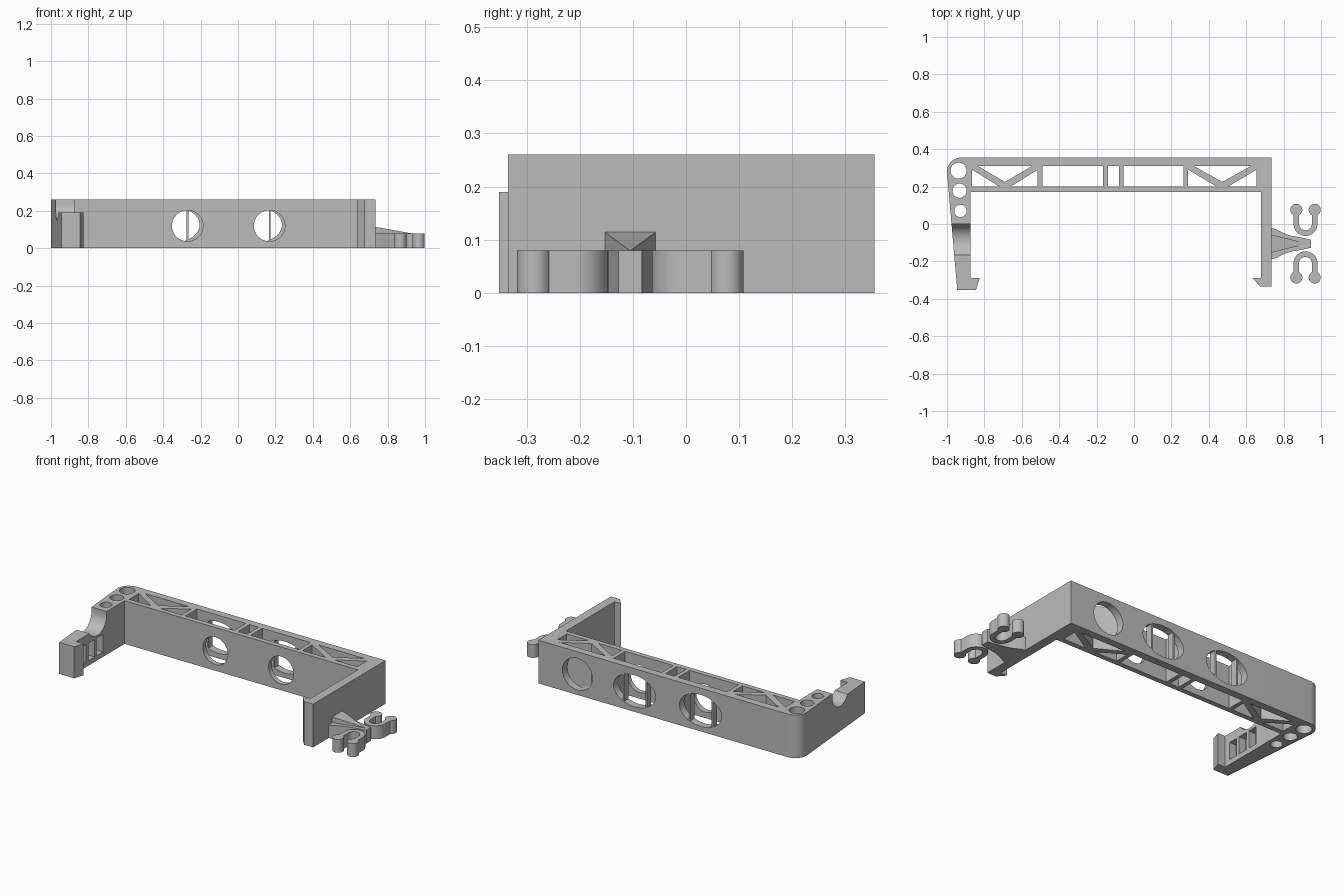
import bpy, bmesh, math
from mathutils import Matrix, Vector

cube = bpy.data.objects.get("Cube")
if cube:
    bpy.data.objects.remove(cube, do_unlink=True)

grey = bpy.data.materials.new("plain_grey")
grey.use_nodes = True
grey.diffuse_color = (0.5, 0.5, 0.5, 1)
grey.node_tree.nodes["Principled BSDF"].inputs["Base Color"].default_value = (0.5, 0.5, 0.5, 1)

H = 0.26           # frame height
CLIP_H = 0.08      # cable clip height
CLIP_Y = -0.105    # clip symmetry line


def make(name, bm):
    bmesh.ops.recalc_face_normals(bm, faces=bm.faces)
    mesh = bpy.data.meshes.new(name)
    bm.to_mesh(mesh)
    bm.free()
    mesh.materials.append(grey)
    ob = bpy.data.objects.new(name, mesh)
    bpy.context.collection.objects.link(ob)
    return ob


def prism(name, pts, z0, z1):
    bm = bmesh.new()
    face = bm.faces.new([bm.verts.new((x, y, z0)) for x, y in pts])
    top = bmesh.ops.extrude_face_region(bm, geom=[face])["geom"]
    moved = [v for v in top if isinstance(v, bmesh.types.BMVert)]
    bmesh.ops.translate(bm, verts=moved, vec=(0, 0, z1 - z0))
    return make(name, bm)


def box(name, x0, x1, y0, y1, z0, z1):
    return prism(name, [(x0, y0), (x1, y0), (x1, y1), (x0, y1)], z0, z1)


def arc(cx, cy, r, a0, a1, n):
    angles = [math.radians(a0 + (a1 - a0) * i / n) for i in range(n + 1)]
    return [(cx + r * math.cos(a), cy + r * math.sin(a)) for a in angles]


def disc(name, x, y, r, z0, z1):
    return prism(name, arc(x, y, r, 0, 360, 40)[:-1], z0, z1)


def tube_y(name, x, z, rx, rz, y0, y1):
    bm = bmesh.new()
    bmesh.ops.create_cone(bm, cap_ends=True, segments=48, radius1=1, radius2=1, depth=1)
    place = (Matrix.Translation((x, (y0 + y1) / 2, z)) @ Matrix.Diagonal((rx, y1 - y0, rz, 1))
             @ Matrix.Rotation(math.pi / 2, 4, "X"))
    bmesh.ops.transform(bm, matrix=place, verts=bm.verts)
    return make(name, bm)


def combine(target, other, operation):
    mod = target.modifiers.new("combine", "BOOLEAN")
    mod.operation, mod.solver, mod.object = operation, "EXACT", other
    bpy.context.view_layer.objects.active = target
    bpy.ops.object.modifier_apply(modifier=mod.name)
    bpy.data.objects.remove(other, do_unlink=True)


def smooth(ob):
    bpy.ops.object.select_all(action="DESELECT")
    ob.select_set(True)
    bpy.context.view_layer.objects.active = ob
    bpy.ops.object.shade_smooth_by_angle(angle=math.radians(30))


# Frame outline: back bar, two arms and their inward hooks
outline = [(0.735, 0.355)] + arc(-0.925, 0.28, 0.075, 90, 180, 12) + [
    (-0.945, -0.352), (-0.845, -0.352), (-0.825, -0.29), (-0.875, -0.29),
    (-0.875, 0.17), (0.68, 0.17), (0.68, -0.29), (0.635, -0.29),
    (0.675, -0.335), (0.735, -0.335)]
frame = prism("bracket_frame", outline, 0, H)


def cut(ob):
    combine(frame, ob, "DIFFERENCE")


# Open bays in the bar
LOW, HIGH = 0.2, 0.31
for x0, x1 in ((-0.49, -0.165), (-0.14, -0.08), (-0.055, 0.265)):
    cut(box("bay_cutter", x0, x1, LOW, HIGH, -0.1, H + 0.1))

# V-shaped trusses at both ends, left as the material between triangular cuts
for x0, x1 in ((-0.865, -0.515), (0.29, 0.655)):
    mid = (x0 + x1) / 2
    cut(prism("truss_cutter", [(x0 + 0.03, HIGH), (mid, LOW + 0.025), (x1 - 0.03, HIGH)], -0.1, H + 0.1))
    for end, s in ((x0, 1), (x1, -1)):
        cut(prism("truss_cutter", [(end, LOW), (mid - s * 0.03, LOW), (end, HIGH - 0.02)], -0.1, H + 0.1))

# Vertical holes at the rounded corner
for x, y, r in ((-0.938, 0.285, 0.043), (-0.933, 0.178, 0.038), (-0.928, 0.07, 0.033)):
    cut(disc("corner_hole_cutter", x, y, r, -0.1, H + 0.1))

# Cross holes: two in the front wall, three in the back wall
for x in (-0.27, 0.168):
    cut(tube_y("front_hole_cutter", x, 0.12, 0.083, 0.083, 0.1, 0.25))
for x, rx in ((-0.345, 0.14), (0.095, 0.14), (0.475, 0.1)):
    cut(tube_y("back_hole_cutter", x, 0.125, rx, 0.095, 0.29, 0.4))

# Lowered hook end and round scoop on the right-hand arm
cut(box("step_cutter", -1.1, -0.8, -0.5, -0.1, 0.19, 0.4))
bm = bmesh.new()
bmesh.ops.create_cone(bm, cap_ends=True, segments=64, radius1=0.09, radius2=0.09, depth=0.4,
                      matrix=Matrix.Translation((-0.95, -0.09, 0.24)) @ Matrix.Rotation(math.pi / 2, 4, "Y"))
cut(make("scoop_cutter", bm))
cut(box("scoop_top_cutter", -1.1, -0.8, -0.15, 0, 0.24, 0.4))

# Pocket on the inner face of that arm, split by two ribs
for i in range(3):
    y = -0.255 + i * 0.08
    cut(box("pocket_cutter", -0.92, -0.8, y, y + 0.06, 0.03, 0.135))
smooth(frame)

# Thin posts inside the wide back holes
for cx in (-0.345, 0.095):
    for s in (-1, 1):
        x = cx + s * 0.075
        box("hole_post", x - 0.005, x + 0.005, HIGH, 0.352, 0.035, 0.215)

# Cable clip: flared stalk, two U-shaped holders with round lips
stalk = [(0.73, 0.085), (0.76, 0.077), (0.80, 0.056), (0.84, 0.042), (0.88, 0.036), (0.945, 0.022)]
clip = prism("cable_clip", [(x, CLIP_Y + d) for x, d in stalk]
             + [(x, CLIP_Y - d) for x, d in reversed(stalk)], 0, CLIP_H)
CX, R_OUT, R_IN = 0.917, 0.064, 0.034
for s in (1, -1):
    u = ([(CX - R_OUT, 0.18)] + arc(CX, 0.105, R_OUT, 180, 360, 20) + [(CX + R_OUT, 0.18)]
         + [(CX + R_IN, 0.18)] + arc(CX, 0.105, R_IN, 360, 180, 20) + [(CX - R_IN, 0.18)])
    holder = prism("holder", [(x, CLIP_Y + s * y) for x, y in u], 0, CLIP_H)
    combine(clip, holder, "UNION")
    for x in (0.868, 0.966):
        combine(clip, disc("lip", x, CLIP_Y + s * 0.181, 0.032, 0, CLIP_H), "UNION")
smooth(clip)

# Sloped gusset between the clip and the arm
bm = bmesh.new()
corners = [(0.73, CLIP_Y + dy, z) for dy, z in ((-0.049, 0.079), (0.049, 0.079), (0.049, 0.115), (-0.049, 0.115))]
for p in corners + [(0.93, CLIP_Y, 0.079)]:
    bm.verts.new(Vector(p))
bmesh.ops.convex_hull(bm, input=bm.verts)
make("clip_gusset", bm)
